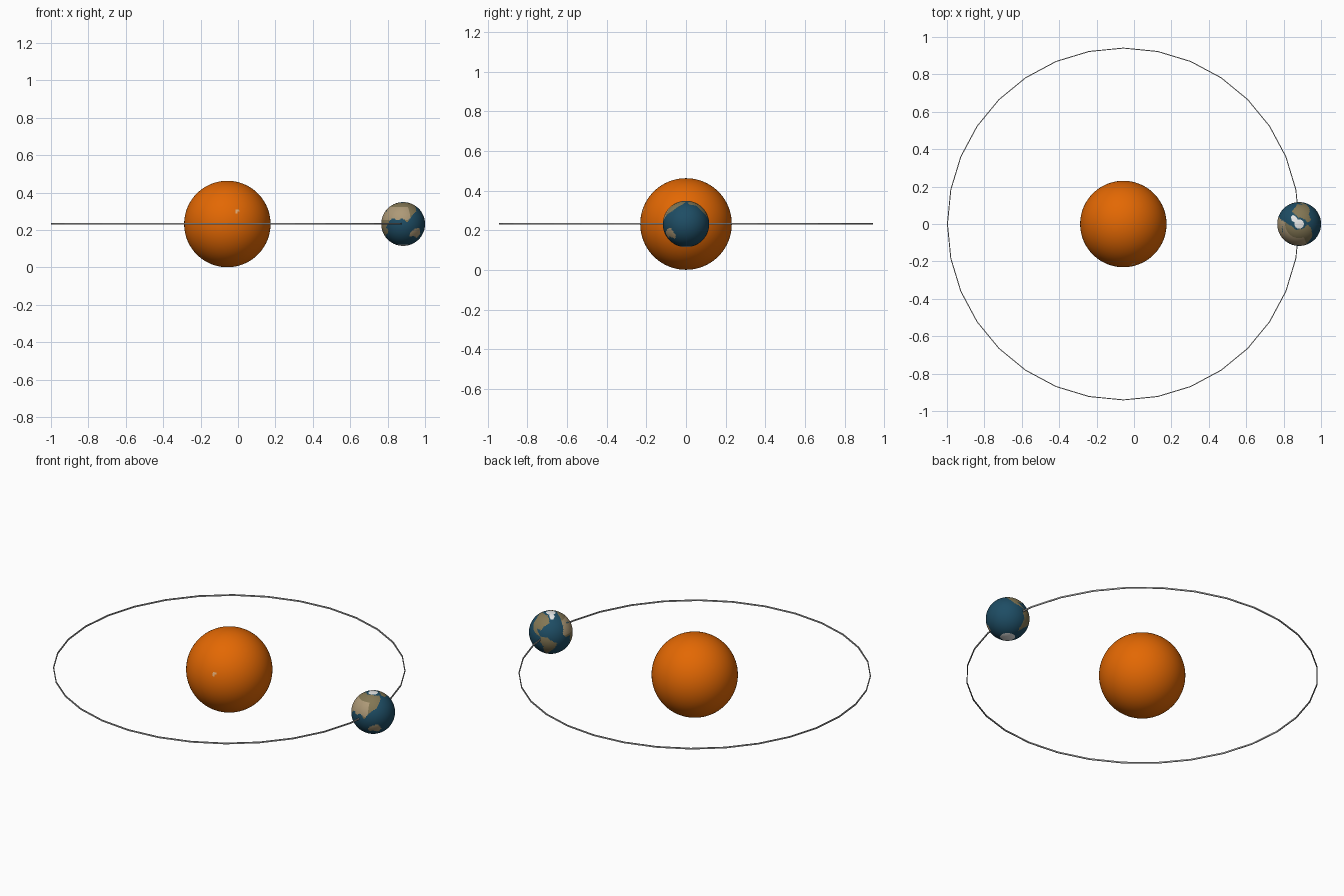
import bpy, bmesh
from math import sin, cos, asin, atan2, degrees, pi
from mathutils import Vector

if "Cube" in bpy.data.objects:
    bpy.data.objects.remove(bpy.data.objects["Cube"])

Z = 0.232                       # height of the orbit plane
SUN = Vector((-0.057, 0, Z))
EARTH = Vector((0.883, 0, Z))


def material(name, rgb):
    m = bpy.data.materials.new(name)
    m.diffuse_color = (*rgb, 1)
    m.use_nodes = True
    m.node_tree.nodes["Principled BSDF"].inputs["Base Color"].default_value = m.diffuse_color
    return m


orange = material("orange", (0.77, 0.138, 0.001))
pale = material("pale orange", (0.75, 0.42, 0.19))
ocean = material("ocean blue", (0.013, 0.074, 0.128))
tan = material("desert tan", (0.42, 0.32, 0.185))
olive = material("land olive", (0.225, 0.182, 0.088))
ice = material("ice white", (0.84, 0.84, 0.83))
grey = material("line grey", (0.42, 0.42, 0.42))


def ball(name, centre, radius, segs, rings, mats):
    bpy.ops.mesh.primitive_uv_sphere_add(segments=segs, ring_count=rings,
                                         radius=radius, location=centre)
    ob = bpy.context.object
    ob.name = name
    for m in mats:
        ob.data.materials.append(m)
    bpy.ops.object.shade_smooth()
    return ob


# Star, with one tiny pale fleck on its front
star = ball("star", SUN, 0.231, 128, 64, [orange, pale])
fleck = Vector((0.05, -0.213, 0.07))
for f in star.data.polygons:
    if (f.center - fleck).length < 0.012:
        f.material_index = 1

# Orbit: thin 32-sided band
bm = bmesh.new()
loops = []
for i in range(32):
    a = 2 * pi * i / 32
    loops.append([bm.verts.new((SUN.x + r * cos(a), r * sin(a), Z + 0.001 + h))
                  for r, h in ((0.938, -0.004), (0.943, -0.004),
                               (0.943, 0.004), (0.938, 0.004))])
for i in range(32):
    p, q = loops[i], loops[(i + 1) % 32]
    for k in range(4):
        bm.faces.new((p[k], q[k], q[(k + 1) % 4], p[(k + 1) % 4]))
bmesh.ops.recalc_face_normals(bm, faces=bm.faces)
mesh = bpy.data.meshes.new("orbit_line")
bm.to_mesh(mesh)
mesh.materials.append(grey)
bpy.context.collection.objects.link(bpy.data.objects.new("orbit_line", mesh))

# Coarse coast outlines as (longitude, latitude)
africa = [(-17, 15), (-8, 36), (10, 38), (33, 32), (45, 16), (62, 16),
          (52, 2), (42, -8), (49, -16), (44, -26), (33, -28), (20, -35),
          (12, -10), (8, 4), (-8, 5)]
eurasia = [(-9, 37), (-4, 50), (6, 60), (20, 71), (70, 73), (105, 77),
           (179, 70), (165, 56), (150, 45), (140, 35), (123, 25), (112, 14),
           (104, 3), (97, 13), (88, 15), (79, 8), (70, 15), (60, 16),
           (44, 12), (35, 30), (28, 36), (15, 39)]
north_america = [(-167, 68), (-125, 72), (-80, 74), (-64, 64), (-55, 50),
                 (-74, 38), (-80, 26), (-97, 27), (-87, 16), (-78, 8),
                 (-105, 18), (-123, 36), (-131, 52), (-160, 57)]
south_america = [(-79, 9), (-62, 11), (-49, 1), (-34, -7), (-40, -23),
                 (-57, -39), (-68, -55), (-75, -48), (-72, -18), (-82, -5)]
australia = [(113, -23), (130, -12), (142, -10), (154, -27), (147, -40),
             (131, -33), (115, -35)]
greenland = [(-68, 77), (-50, 59), (-38, 60), (-18, 71), (-15, 83), (-70, 83)]
LAND = (africa, eurasia, north_america, south_america, australia)


def inside(poly, x, y):
    hit = False
    for (x1, y1), (x2, y2) in zip(poly, poly[1:] + poly[:1]):
        if (y1 > y) != (y2 > y) and x < x1 + (y - y1) * (x2 - x1) / (y2 - y1):
            hit = not hit
    return hit


# Planet, painted by latitude and longitude
planet = ball("planet", EARTH, 0.117, 144, 72, [ocean, tan, olive, ice])
for f in planet.data.polygons:
    d = f.center.normalized()
    lat = degrees(asin(d.z))
    lon = (degrees(atan2(d.y, d.x)) + 184 + 180) % 360 - 180
    if lat > 78 or lat < -70 or inside(greenland, lon, lat):
        f.material_index = 3
    elif any(inside(p, lon, lat) for p in LAND):
        desert = 10 < lat < 50 and -20 < lon < 115 or inside(australia, lon, lat)
        f.material_index = 1 if desert else 2
